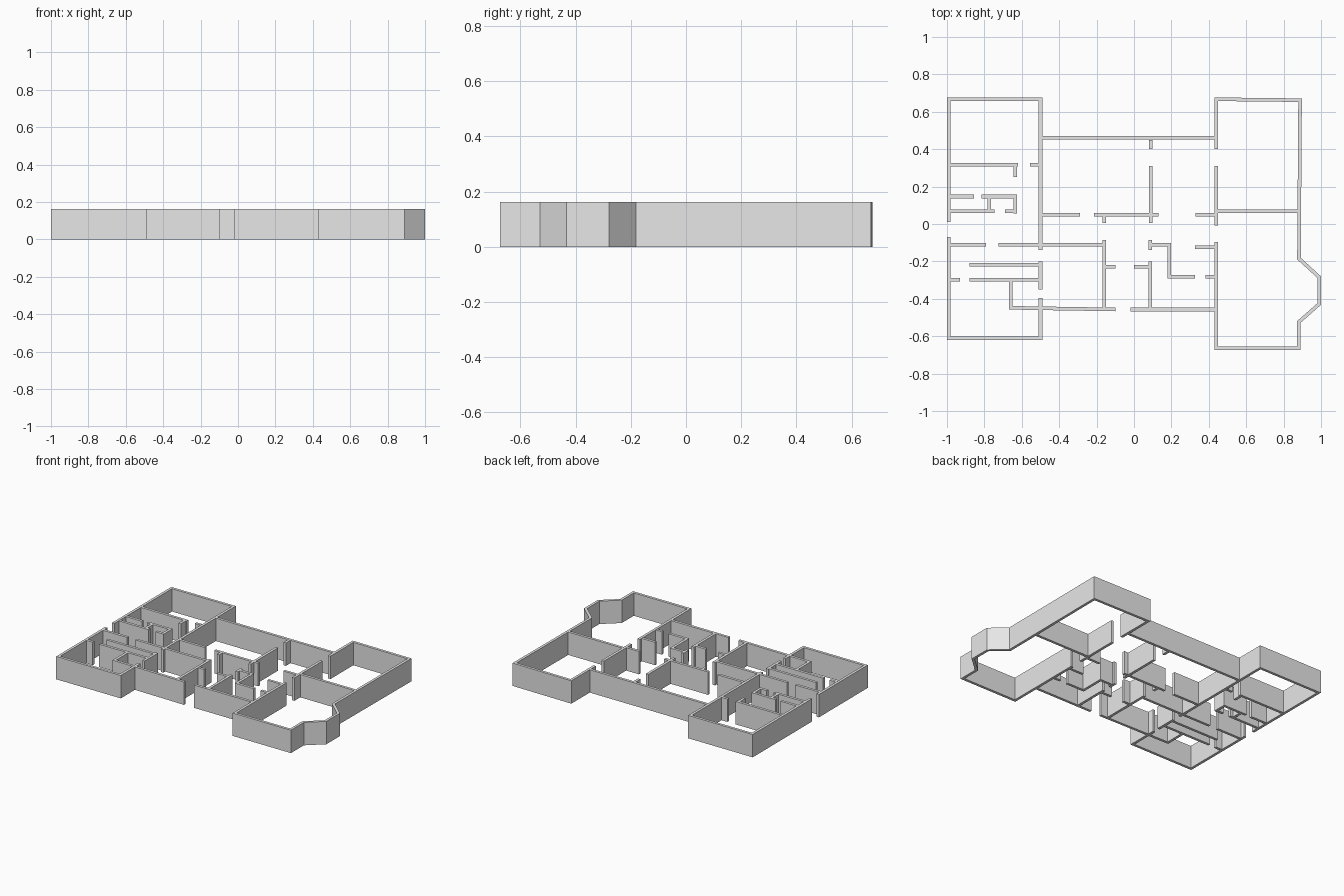
import bpy
import bmesh
from mathutils import Vector

default_cube = bpy.data.objects.get("Cube")
if default_cube:
    bpy.data.objects.remove(default_cube, do_unlink=True)

HEIGHT = 0.163
HALF = 0.0095  # half the wall thickness

# One plain plaster colour for every wall
plaster = bpy.data.materials.new("light_grey_plaster")
plaster.use_nodes = True
grey = (0.8, 0.8, 0.8, 1)
plaster.diffuse_color = grey
plaster.node_tree.nodes["Principled BSDF"].inputs["Base Color"].default_value = grey


def wall(name, *points):
    """Solid wall with mitred corners along a centre line given in hundredths."""
    path = [Vector(p) / 100 for p in points]
    sides = []
    for a, b in zip(path, path[1:]):
        d = (b - a).normalized()
        sides.append(Vector((-d.y, d.x)))
    bm = bmesh.new()
    rings = []
    for i, p in enumerate(path):
        before, after = sides[max(i - 1, 0)], sides[min(i, len(sides) - 1)]
        mitre = (before + after).normalized()
        offset = mitre * HALF / mitre.dot(after)
        rings.append([bm.verts.new((q.x, q.y, z)) for q, z in (
            (p + offset, 0), (p - offset, 0), (p - offset, HEIGHT), (p + offset, HEIGHT))])
    for r, s in zip(rings, rings[1:]):
        for k in range(4):
            n = (k + 1) % 4
            bm.faces.new((r[k], r[n], s[n], s[k]))
    bm.faces.new(rings[0])
    bm.faces.new(rings[-1])
    bmesh.ops.recalc_face_normals(bm, faces=bm.faces)
    mesh = bpy.data.meshes.new(name)
    bm.to_mesh(mesh)
    bm.free()
    mesh.materials.append(plaster)
    bpy.context.collection.objects.link(bpy.data.objects.new(name, mesh))


def along_x(name, y, start, end):
    wall(name, (start, y), (end, y))


def along_y(name, x, start, end):
    wall(name, (x, start), (x, end))


# Outer shell
wall("right_wing_back_shell", (-99, 1), (-99, 66.7), (-50, 66.7), (-50, -14))
wall("right_wing_front_shell", (-99, -7), (-99, -61), (-50, -61), (-50, -39.5))
along_x("hall_back_wall", 46, -49, 43)
wall("left_wing_shell_with_bay", (44, 40), (44, 66.7), (88.8, 66.2), (88.2, -18.5),
     (99, -28.4), (99, -42.8), (88, -52.5), (88, -66.5), (44, -66.5), (44, -9.5))
wall("hall_front_wall_right", (-66, -29), (-66, -44.8), (-10, -45.7))
along_x("hall_front_wall_left", -45.7, -2, 43)

# Right wing, back rooms
along_x("back_bedroom_divider", 31.7, -98, -62)
along_x("back_bedroom_door_jamb", 31.7, -55.5, -51)
along_y("back_bedroom_door_stub", -63.5, 31, 25)
along_x("bathroom_back_wall", 14.7, -98, -85.5)
wall("closet_corner_wall", (-81.5, 14.7), (-63.5, 14.7), (-63.5, 5.7))
along_x("closet_door_jamb", 6.7, -69, -64)
along_x("bathroom_front_wall", 6.7, -98, -74.5)
along_y("bathroom_closet_divider", -77.5, 14, 7)

# Right wing, front rooms
along_x("front_bedroom_back_wall", -11, -98, -79)
along_x("corridor_front_wall", -11, -72.5, -16)
along_x("wardrobe_back_wall", -21.7, -88, -50)
along_x("wardrobe_front_wall", -29.8, -88, -50)
along_x("wardrobe_door_jamb", -29.8, -98, -93)
along_y("wardrobe_end_wall", -50, -20, -35)

# Entrance hall
along_y("entrance_right_wall", -16, -8.5, -45)
along_x("entrance_right_jamb", -22.8, -15, -10)
along_x("entrance_left_jamb", -22.8, 0, 8)
along_y("entrance_left_wall", 8.7, -20, -45)
along_y("entrance_left_stub", 8.7, -8.5, -14)

# Living area
along_x("living_room_front_wall", 5, -49, -29)
along_x("living_room_inner_wall", 5, -21.5, 13)
along_y("living_room_door_stub", -16, 4.5, 0.5)
along_y("living_dining_divider", 8.9, 31, 0.5)
along_y("living_dining_back_stub", 8.9, 45, 40)
along_x("dining_room_jamb", 4.9, 33, 43)

# Left wing and pantry
along_y("left_wing_inner_wall", 44, 31, -0.7)
along_x("left_wing_room_divider", 6.8, 45, 88)
along_x("pantry_back_jamb", -12.5, 32.5, 43)
wall("pantry_corner_wall", (9, -11), (18.8, -11), (18.8, -28.2), (32.7, -28.2))
along_x("pantry_front_jamb", -28.2, 38.2, 43)
